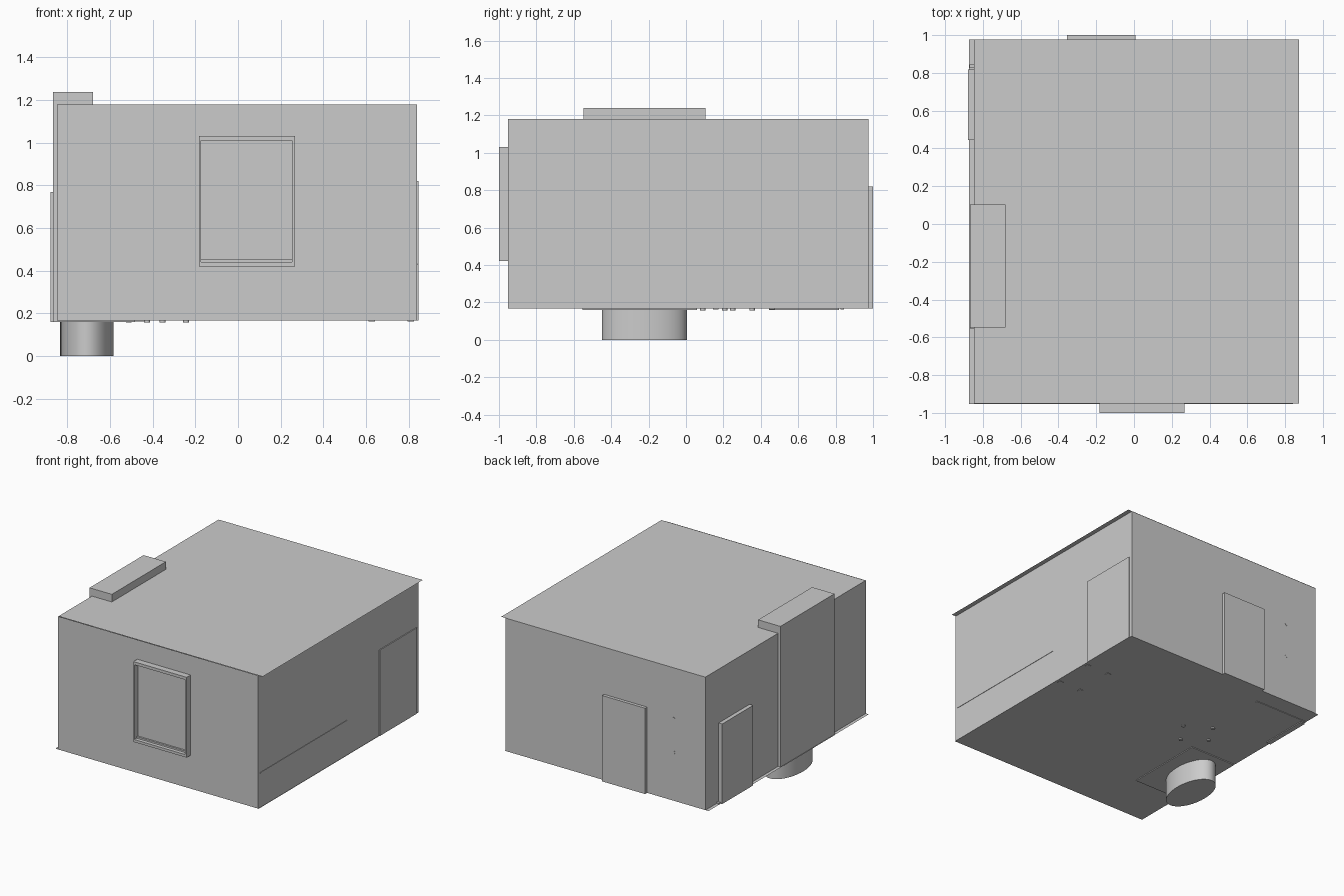
import bpy, bmesh, math
from mathutils import Matrix, Vector

if "Cube" in bpy.data.objects:
    bpy.data.objects.remove(bpy.data.objects["Cube"])


def finish(name, bm):
    bmesh.ops.recalc_face_normals(bm, faces=bm.faces)
    me = bpy.data.meshes.new(name)
    bm.to_mesh(me)
    bm.free()
    ob = bpy.data.objects.new(name, me)
    bpy.context.scene.collection.objects.link(ob)
    return ob


def box(name, x, y, z):
    """Box from (min, max) ranges on each axis."""
    bm = bmesh.new()
    bmesh.ops.create_cube(bm, size=1)
    for v in bm.verts:
        v.co = Vector([(r[0] + r[1]) / 2 + c * (r[1] - r[0])
                       for c, r in zip(v.co, (x, y, z))])
    return finish(name, bm)


def sheet(name, x, y, z):
    """Horizontal single-sided sheet."""
    bm = bmesh.new()
    bm.faces.new([bm.verts.new((a, b, z)) for a, b in
                  ((x[0], y[0]), (x[1], y[0]), (x[1], y[1]), (x[0], y[1]))])
    return finish(name, bm)


def cylinder(name, loc, rx, ry, depth, axis='Z', segs=32):
    """Cylinder centred on loc; elliptical if rx and ry differ."""
    bm = bmesh.new()
    bmesh.ops.create_cone(bm, cap_ends=True, segments=segs, radius1=1,
                          radius2=1, depth=depth)
    bmesh.ops.scale(bm, vec=(rx, ry, 1), verts=bm.verts)
    if axis == 'Y':
        bmesh.ops.rotate(bm, matrix=Matrix.Rotation(math.pi / 2, 3, 'X'), verts=bm.verts)
    bmesh.ops.translate(bm, vec=loc, verts=bm.verts)
    ob = finish(name, bm)
    bpy.context.view_layer.objects.active = ob
    ob.select_set(True)
    bpy.ops.object.shade_smooth_by_angle(angle=math.radians(35))
    ob.select_set(False)
    return ob


X0, X1 = -0.848, 0.838      # wall faces
Y0, Y1 = -0.953, 0.976
Z0, Z1 = 0.166, 1.18        # floor and ceiling heights

# Room shell: paper-thin walls, with floor and ceiling sheets shifted in x
bm = bmesh.new()
corners = ((X0, Y0), (X1, Y0), (X1, Y1), (X0, Y1))
rings = [[bm.verts.new((a, b, z)) for a, b in corners] for z in (Z0, Z1)]
for i in range(4):
    j = (i + 1) % 4
    bm.faces.new((rings[0][i], rings[0][j], rings[1][j], rings[1][i]))
finish("walls", bm)
sheet("floor", (-0.873, X1 + 0.004), (Y0, Y1), Z0)
sheet("ceiling", (X0, 0.873), (Y0 + 0.003, Y1 + 0.002), Z1)

# Chimney breast, hearth and the oval vessel sunk through the floor
box("chimney_breast", (-0.868, -0.68), (-0.548, 0.103), (Z0, 1.238))
box("hearth", (-0.868, -0.482), (-0.553, 0.06), (0.16, 0.175))
cylinder("oval_vessel", (-0.708, -0.222, 0.1), 0.125, 0.227, 0.2, segs=48)

# Window frame on the front: four bars around a recessed pane
wx, wz = (-0.182, 0.268), (0.42, 1.032)
ix, iz = (-0.173, 0.252), (0.44, 1.01)
wy = (-1.0, Y0 + 0.005)
box("window_left", (wx[0], ix[0]), wy, wz)
box("window_right", (ix[1], wx[1]), wy, wz)
box("window_head", ix, wy, (iz[1], wz[1]))
box("window_sill", ix, wy, (wz[0], iz[0]))
box("window_pane", ix, (Y0 - 0.006, Y0 + 0.005), iz)
box("window_rail", ix, (Y0 - 0.02, Y0), (iz[0], iz[0] + 0.012))

# Doors standing proud of three walls
box("back_door", (-0.356, 0.007), (0.95, 1.0), (Z0, 0.82))
box("right_door", (0.815, 0.845), (0.5, 0.95), (Z0, 0.82))
box("left_door", (-0.878, -0.84), (0.445, 0.818), (0.16, 0.77))

# Fixings showing through the back wall
for i, z in enumerate((0.534, 0.79)):
    cylinder(f"wall_peg_{i}", (-0.58, Y1 - 0.01, z), 0.012, 0.012, 0.024, 'Y', 16)

# Counter edge showing through the right wall, and a threshold strip
box("counter_edge", (0.8, 0.841), (-0.93, 0.115), (0.426, 0.433))
box("threshold", (-0.87, -0.42), (0.825, 0.845), (0.162, 0.175))

# Stool feet (turned square) and side-table feet poking through the floor
for i, (x, y) in enumerate(((-0.243, 0.25), (-0.353, 0.09), (-0.426, 0.354), (-0.512, 0.207))):
    cylinder(f"stool_foot_{i}", (x, y, 0.19), 0.014, 0.014, 0.066, segs=12)
for i, x in enumerate((0.626, 0.81)):
    for j, y in enumerate((0.16, 0.46)):
        box(f"table_foot_{i}{j}", (x - 0.015, x + 0.015), (y - 0.015, y + 0.015), (0.163, 0.22))
